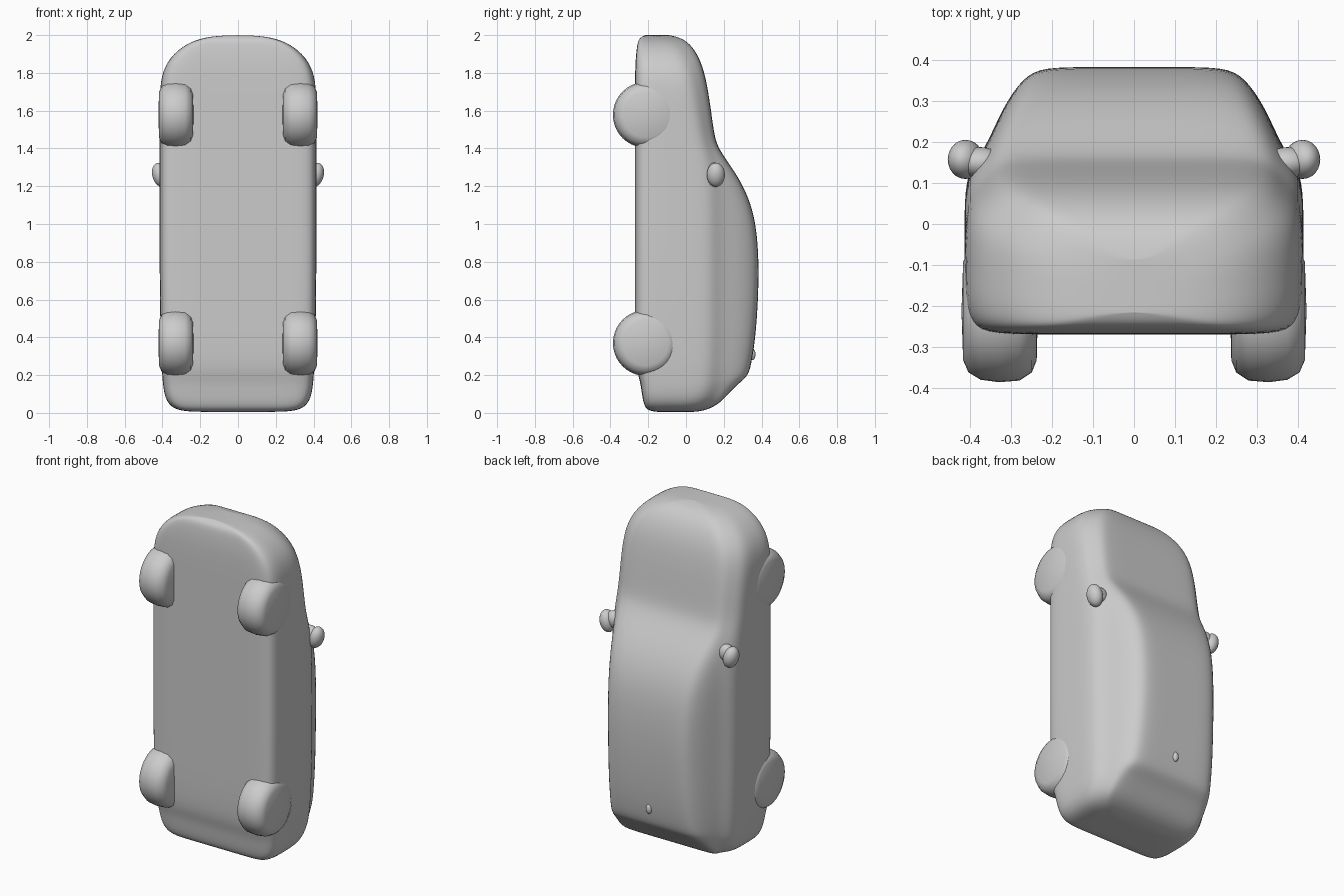
import bpy, bmesh, math
from mathutils import Matrix

cube = bpy.data.objects.get("Cube")
if cube:
    bpy.data.objects.remove(cube, do_unlink=True)

# Single matte grey
grey = bpy.data.materials.new("plain_grey")
grey.use_nodes = True
grey.diffuse_color = (0.6, 0.6, 0.6, 1)
grey.node_tree.nodes["Principled BSDF"].inputs["Base Color"].default_value = (0.6, 0.6, 0.6, 1)


def finish(bm, name, subsurf=0):
    bmesh.ops.recalc_face_normals(bm, faces=bm.faces)
    for f in bm.faces:
        f.smooth = True
    me = bpy.data.meshes.new(name)
    bm.to_mesh(me)
    bm.free()
    me.materials.append(grey)
    ob = bpy.data.objects.new(name, me)
    bpy.context.collection.objects.link(ob)
    if subsurf:
        mod = ob.modifiers.new("smooth", 'SUBSURF')
        mod.levels = mod.render_levels = subsurf
    return ob


# Body stations from tail to nose: z, half width, underside, belt line, roof half width, roof
STATIONS = [
    (0.005, 0.18, -0.13, -0.02, 0.13, 0.02),
    (0.008, 0.31, -0.20, 0.03, 0.25, 0.09),
    (0.04, 0.365, -0.222, 0.07, 0.30, 0.165),
    (0.09, 0.388, -0.232, 0.10, 0.30, 0.215),
    (0.15, 0.397, -0.24, 0.12, 0.29, 0.27),
    (0.19, 0.40, -0.25, 0.125, 0.275, 0.325),
    (0.25, 0.405, -0.265, 0.13, 0.27, 0.345),
    (0.40, 0.41, -0.27, 0.135, 0.265, 0.368),
    (0.60, 0.413, -0.27, 0.135, 0.26, 0.382),
    (0.80, 0.415, -0.27, 0.135, 0.26, 0.386),
    (1.00, 0.415, -0.27, 0.135, 0.265, 0.372),
    (1.15, 0.415, -0.27, 0.13, 0.275, 0.33),
    (1.28, 0.415, -0.27, 0.12, 0.29, 0.258),
    (1.40, 0.415, -0.27, 0.09, 0.31, 0.168),
    (1.48, 0.415, -0.27, 0.07, 0.31, 0.148),
    (1.62, 0.415, -0.27, 0.05, 0.31, 0.13),
    (1.76, 0.412, -0.27, 0.02, 0.30, 0.108),
    (1.86, 0.378, -0.268, -0.01, 0.27, 0.08),
    (1.94, 0.30, -0.26, -0.05, 0.21, 0.035),
    (1.985, 0.20, -0.25, -0.09, 0.13, -0.02),
    (2.0, 0.08, -0.215, -0.14, 0.05, -0.09),
]


def half_section(w, yb, belt, rw, top):
    """Right half of a cross-section, underside centre to roof centre."""
    k = min(1, (belt - yb) / 0.3)
    gx, gy = 0.875 * w, belt + min(0.05, 0.5 * (top - belt))
    mid = gy + 0.5 * (top - gy)
    return [(0, yb), (0.5 * w, yb), (0.86 * w, yb), (0.97 * w, yb + 0.025 * k),
            (w, yb + 0.09 * k), (w, (yb + belt) / 2), (w, belt - 0.07 * k),
            (0.975 * w, belt), (gx, gy), (rw + 0.6 * (gx - rw), mid),
            (rw + 0.1 * (gx - rw), top - 0.12 * (top - gy)),
            (0.85 * rw, top), (0.4 * rw, top), (0, top)]


# Body shell lofted through the stations
bm = bmesh.new()
rings = []
for z, *params in STATIONS:
    half = half_section(*params)
    outline = half + [(-x, y) for x, y in half[-2:0:-1]]
    rings.append([bm.verts.new((x, y, z)) for x, y in outline])
n = len(rings[0])
for a, b in zip(rings, rings[1:]):
    for i in range(n):
        j = (i + 1) % n
        bm.faces.new((a[i], a[j], b[j], b[i]))
# Close both ends with strips running across the body
for ring in (rings[0], rings[-1]):
    for i in range(n // 2):
        quad = [ring[i], ring[i + 1], ring[-i - 1], ring[-i % n]]
        bm.faces.new(list(dict.fromkeys(quad)))
finish(bm, "body", 2)

# Wheels: rounded profile (radius, x) spun around the axle
TYRE = [(0, 0.235), (0.12, 0.238), (0.15, 0.25), (0.17, 0.28), (0.174, 0.33),
        (0.168, 0.375), (0.15, 0.405), (0.12, 0.418), (0, 0.422)]


def wheel(name, side, z):
    bm = bmesh.new()
    verts = [bm.verts.new((side * x, r, 0)) for r, x in TYRE]
    edges = [bm.edges.new(pair) for pair in zip(verts, verts[1:])]
    bmesh.ops.spin(bm, geom=verts + edges, cent=(0, 0, 0), axis=(1, 0, 0),
                   angle=2 * math.pi, steps=40)
    bmesh.ops.remove_doubles(bm, verts=bm.verts, dist=0.0005)
    bmesh.ops.translate(bm, verts=bm.verts, vec=(0, -0.213, z))
    finish(bm, name)


def blob(name, centre, radii, turn=0):
    bm = bmesh.new()
    bmesh.ops.create_uvsphere(bm, u_segments=24, v_segments=14, radius=1)
    mat = Matrix.Translation(centre) @ Matrix.Rotation(turn, 4, 'Y') @ Matrix.Diagonal((*radii, 1))
    bmesh.ops.transform(bm, matrix=mat, verts=bm.verts)
    finish(bm, name)


for label, side in (("left", 1), ("right", -1)):
    wheel("rear_wheel_" + label, side, 0.37)
    wheel("front_wheel_" + label, side, 1.578)
    # Door mirror and its stalk
    blob("mirror_" + label, (side * 0.412, 0.158, 1.26), (0.042, 0.048, 0.065), side * 0.25)
    blob("mirror_stalk_" + label, (side * 0.375, 0.15, 1.275), (0.055, 0.038, 0.05))

# Aerial base near the rear edge of the roof
blob("aerial_base", (0, 0.352, 0.31), (0.018, 0.016, 0.03))
